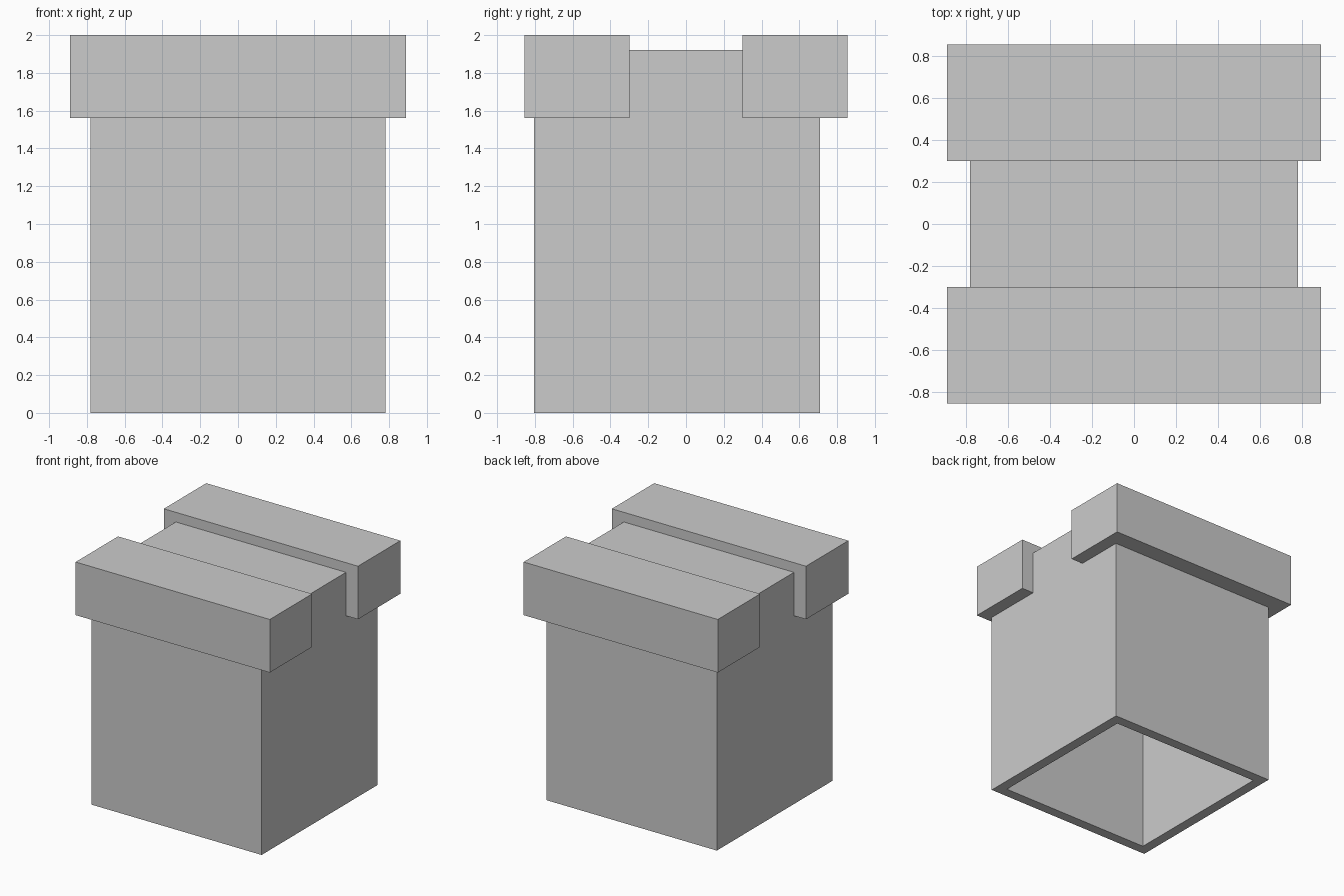
import bpy, bmesh
from mathutils import Vector

if "Cube" in bpy.data.objects:
    bpy.data.objects.remove(bpy.data.objects["Cube"])


def box(name, lo, hi, open_bottom=False):
    """Axis-aligned box between two corners, optionally without its floor."""
    lo, hi = Vector(lo), Vector(hi)
    bm = bmesh.new()
    bmesh.ops.create_cube(bm, size=1)
    for v in bm.verts:
        v.co = Vector(lo[i] if v.co[i] < 0 else hi[i] for i in range(3))
    if open_bottom:
        bm.normal_update()
        floor = [f for f in bm.faces if f.normal.z < -0.9]
        bmesh.ops.delete(bm, geom=floor, context='FACES_ONLY')
    mesh = bpy.data.meshes.new(name)
    bm.to_mesh(mesh)
    bm.free()
    obj = bpy.data.objects.new(name, mesh)
    bpy.context.collection.objects.link(obj)
    return obj


# Hollow body, open underneath; its top shows as the raised strip between caps
body = box("hollow_body", (-0.78, -0.805, 0), (0.78, 0.71, 1.92), open_bottom=True)
wall = body.modifiers.new("wall_thickness", 'SOLIDIFY')
wall.thickness = 0.085
wall.offset = -1
wall.use_even_offset = True

# Overhanging cap blocks along the front and back edges
for name, y0, y1 in (("front_cap", -0.855, -0.30), ("back_cap", 0.30, 0.855)):
    box(name, (-0.89, y0, 1.56), (0.89, y1, 2.0))
